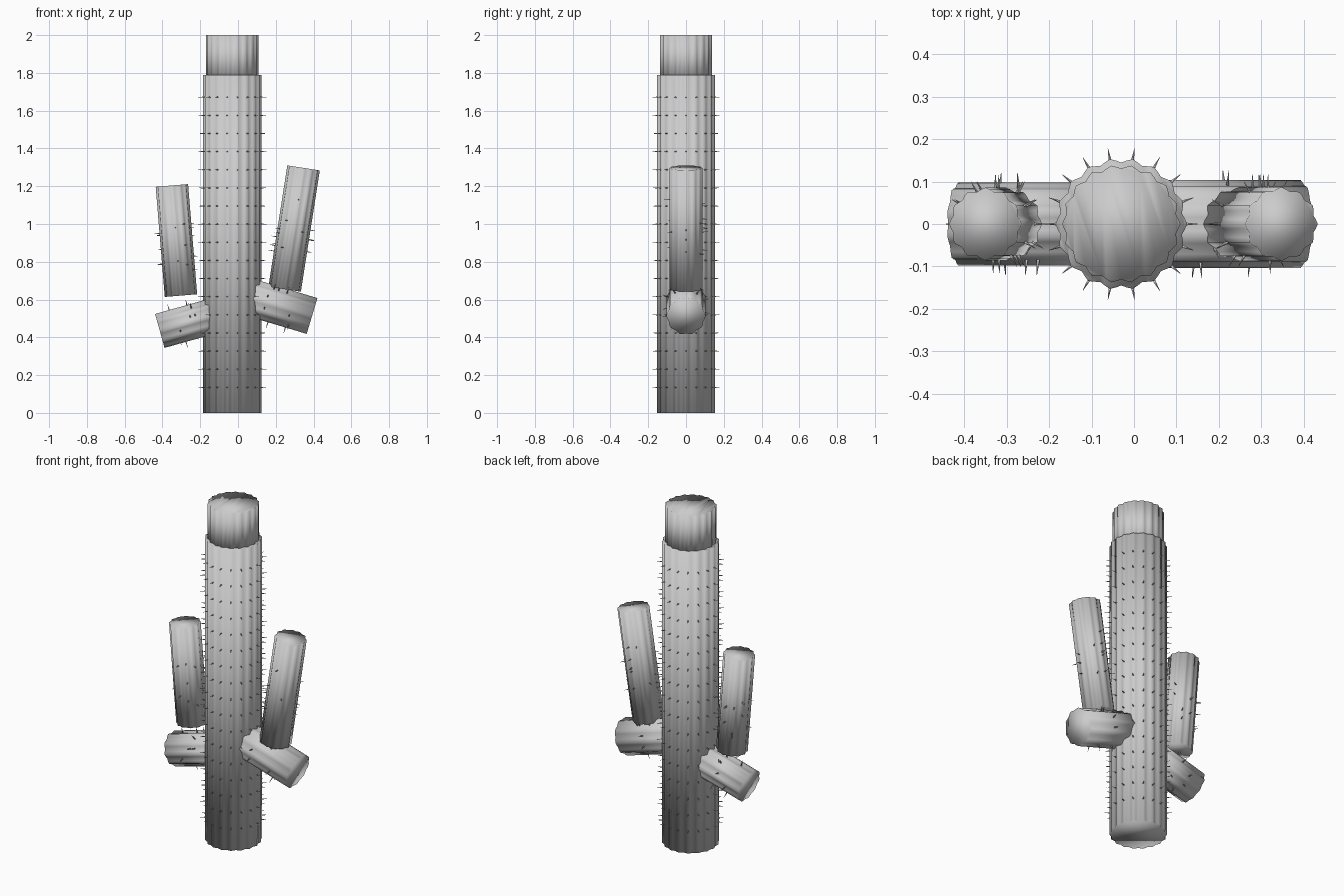
import bpy, bmesh, math, random
from mathutils import Vector, Matrix

if "Cube" in bpy.data.objects:
    bpy.data.objects.remove(bpy.data.objects["Cube"])

random.seed(4)


def frame(p0, p1):
    """Matrix at p0 whose z axis runs to p1 and whose y axis stays world y."""
    z = (Vector(p1) - Vector(p0)).normalized()
    y = Vector((0, 1, 0))
    x = y.cross(z).normalized()
    m = Matrix((x, y, z)).transposed().to_4x4()
    m.translation = Vector(p0)
    return m


def finish(bm, name):
    bmesh.ops.recalc_face_normals(bm, faces=bm.faces)
    me = bpy.data.meshes.new(name)
    bm.to_mesh(me)
    bm.free()
    for p in me.polygons:
        p.use_smooth = True
    ob = bpy.data.objects.new(name, me)
    bpy.context.collection.objects.link(ob)


def ribbed(name, p0, p1, radius, depth, ribs, phase=0.0):
    """Straight fluted column from p0 to p1 with closed flat ends."""
    m, length = frame(p0, p1), (Vector(p1) - Vector(p0)).length
    bm, n, rings = bmesh.new(), ribs * 4, []
    for h in (0, length):
        ring = []
        for i in range(n):
            a = 2 * math.pi * i / n
            r = radius + depth * math.cos(ribs * a + phase)
            ring.append(bm.verts.new(m @ Vector((r * math.cos(a), r * math.sin(a), h))))
        rings.append(ring)
    for i in range(n):
        j = (i + 1) % n
        bm.faces.new((rings[0][i], rings[0][j], rings[1][j], rings[1][i]))
    bm.faces.new(rings[0][::-1])
    bm.faces.new(rings[1])
    finish(bm, name)


def spines(name, p0, p1, radius, places, length):
    """Thin cones standing out from a column; places are (height, angle)."""
    m, bm = frame(p0, p1), bmesh.new()
    for h, a in places:
        d = Vector((math.cos(a), math.sin(a), 0))
        rot = d.to_track_quat('Z', 'Y').to_matrix().to_4x4()
        loc = Matrix.Translation(d * (radius + length / 2) + Vector((0, 0, h)))
        bmesh.ops.create_cone(bm, cap_ends=True, segments=5, radius1=0.004,
                              radius2=0.0005, depth=length, matrix=m @ loc @ rot)
    finish(bm, name)


# Trunk and narrower crown
base, top = (-0.03, 0, 0), (-0.03, 0, 1.79)
ribbed("trunk", base, top, 0.150, 0.005, 18)
ribbed("crown", (-0.03, 0, 1.75), (-0.03, 0, 2.0), 0.135, 0.0045, 18)
spines("trunk_spines", base, top, 0.148,
       [(0.135 + 0.096 * r, math.radians(20 * k)) for r in range(17) for k in range(18)], 0.033)

# Side stubs and upright arms: name, start, end, radius, rib depth, ribs, phase, spine zone
limbs = [
    ("left_stub", (-0.10, 0, 0.522), (-0.414, 0, 0.434), 0.093, 0.005, 10, math.pi, (0.12, 0.26), 14),
    ("right_stub", (0.0, 0, 0.631), (0.392, 0, 0.513), 0.100, 0.004, 10, math.pi, (0.14, 0.32), 14),
    ("left_arm", (-0.302, 0, 0.621), (-0.350, 0, 1.204), 0.082, 0.004, 12, 0, (0.12, 0.40), 24),
    ("right_arm", (0.247, 0, 0.655), (0.347, 0, 1.297), 0.083, 0.004, 12, 0, (0.18, 0.48), 24),
]
for name, p0, p1, r, depth, ribs, phase, (lo, hi), count in limbs:
    ribbed(name, p0, p1, r, depth, ribs, phase)
    places = [(random.uniform(lo, hi), 2 * math.pi * random.randrange(ribs) / ribs)
              for _ in range(count)]
    spines(name + "_spines", p0, p1, r - 0.005, places, 0.038)
